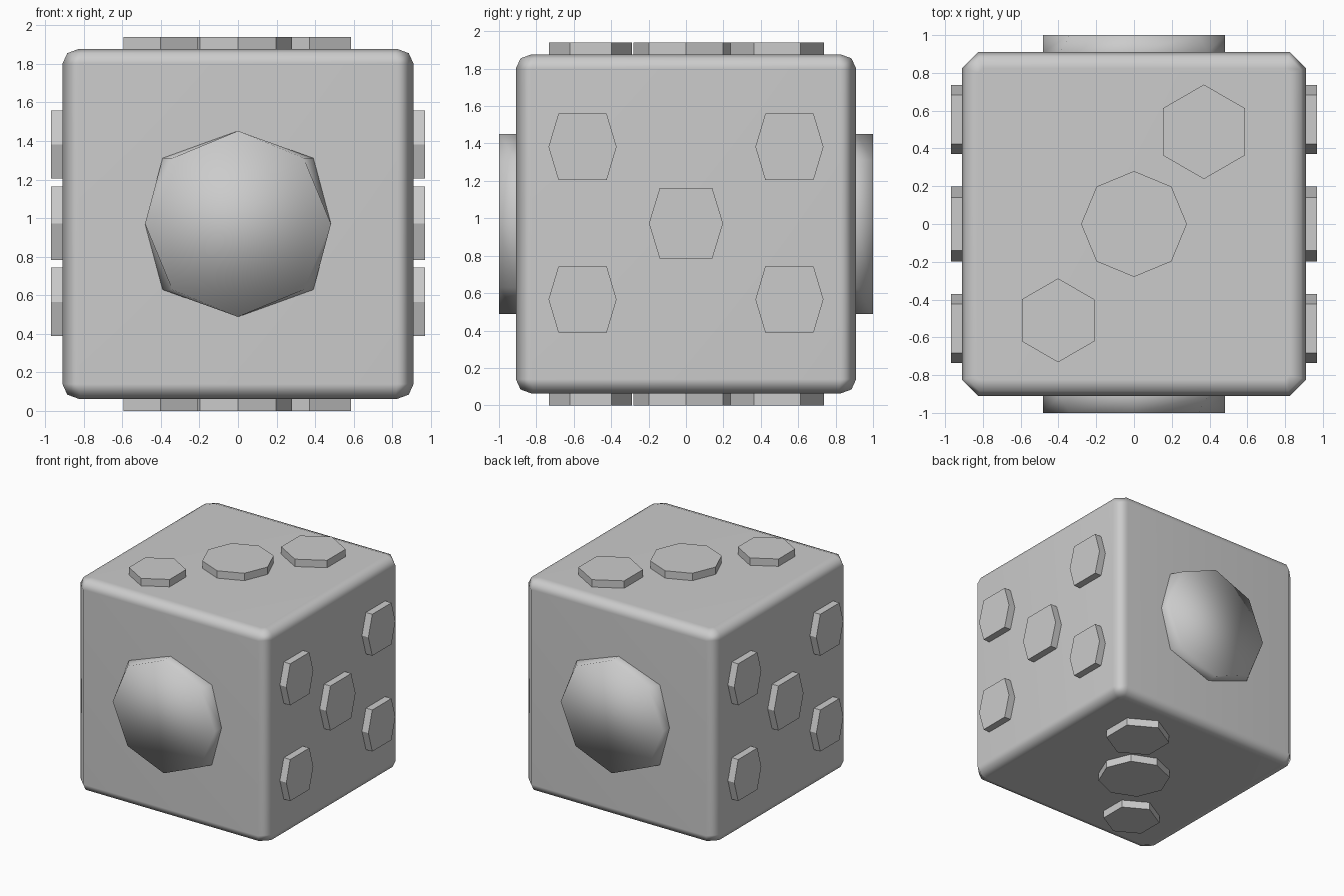
import bpy, bmesh, math
from mathutils import Vector

if "Cube" in bpy.data.objects:
    bpy.data.objects.remove(bpy.data.objects["Cube"])

MID = 0.97  # height of the die centre


def loft(name, rings, smooth=False):
    """Skin equal-length point rings and cap both ends."""
    bm = bmesh.new()
    loops = [[bm.verts.new(p) for p in ring] for ring in rings]
    n = len(loops[0])
    for a, b in zip(loops, loops[1:]):
        for i in range(n):
            j = (i + 1) % n
            bm.faces.new((a[i], a[j], b[j], b[i]))
    bm.faces.new(loops[0])
    bm.faces.new(loops[-1])
    bmesh.ops.recalc_face_normals(bm, faces=bm.faces[:])
    for f in bm.faces:
        f.smooth = smooth
    me = bpy.data.meshes.new(name)
    bm.to_mesh(me)
    bm.free()
    ob = bpy.data.objects.new(name, me)
    bpy.context.collection.objects.link(ob)
    return ob


def polygon(n, r):
    return [(r * math.sin(2 * math.pi * i / n), r * math.cos(2 * math.pi * i / n))
            for i in range(n)]


def body_ring(inset, z):
    h = 0.91 - inset
    k = h - (0.085 - 0.7 * inset)
    return [Vector(p + (z,)) for p in ((h, -k), (h, k), (k, h), (-k, h),
                                       (-h, k), (-h, -k), (-k, -h), (k, -h))]


# Body: cube with chamfered uprights and rounded top and bottom edges
profile = [(0.085, 0.907), (0.025, 0.885), (0, 0.83)]
levels = [(i, MID - z) for i, z in profile] + [(i, MID + z) for i, z in reversed(profile)]
body = loft("body", [body_ring(i, z) for i, z in levels], True)
wn = body.modifiers.new("face_weighted", 'WEIGHTED_NORMAL')
wn.keep_sharp = True

# Front and back pip: octagonal plug, slightly wider where it meets the body
def plug_ring(y, diag):
    return [Vector((x * (diag / 0.34 if 0.1 < abs(x) < 0.45 else 1), y, MID + z))
            for x, z in polygon(8, 0.482)]

loft("front_back_pip", [plug_ring(-1, 0.34), plug_ring(-0.91, 0.39),
                        plug_ring(0.91, 0.39), plug_ring(1, 0.34)], True)

# Top and bottom pips: upright prisms through the body
for name, n, r, cx, cy in (("centre", 8, 0.28, 0, 0),
                           ("back_right", 6, 0.25, 0.37, 0.488),
                           ("front_left", 6, 0.222, -0.402, -0.51)):
    loft("top_bottom_pip_" + name,
         [[Vector((cx + x, cy + y, z)) for x, y in polygon(n, r)] for z in (0, 2 * MID)])


# Side pips: broad hexagonal prisms through the body
def side_pip(name, cy, cz, w, flat, h):
    pts = [(w, 0), (flat, h), (-flat, h), (-w, 0), (-flat, -h), (flat, -h)]
    loft(name, [[Vector((x, cy + y, cz + z)) for y, z in pts] for x in (-0.97, 0.97)])

side_pip("side_pip_centre", 0, MID + 0.003, 0.198, 0.14, 0.19)
for sy, depth in ((-1, "front"), (1, "back")):
    for cz, level in ((0.566, "lower"), (1.382, "upper")):
        side_pip(f"side_pip_{depth}_{level}", sy * 0.553, cz, 0.182, 0.129, 0.177)
